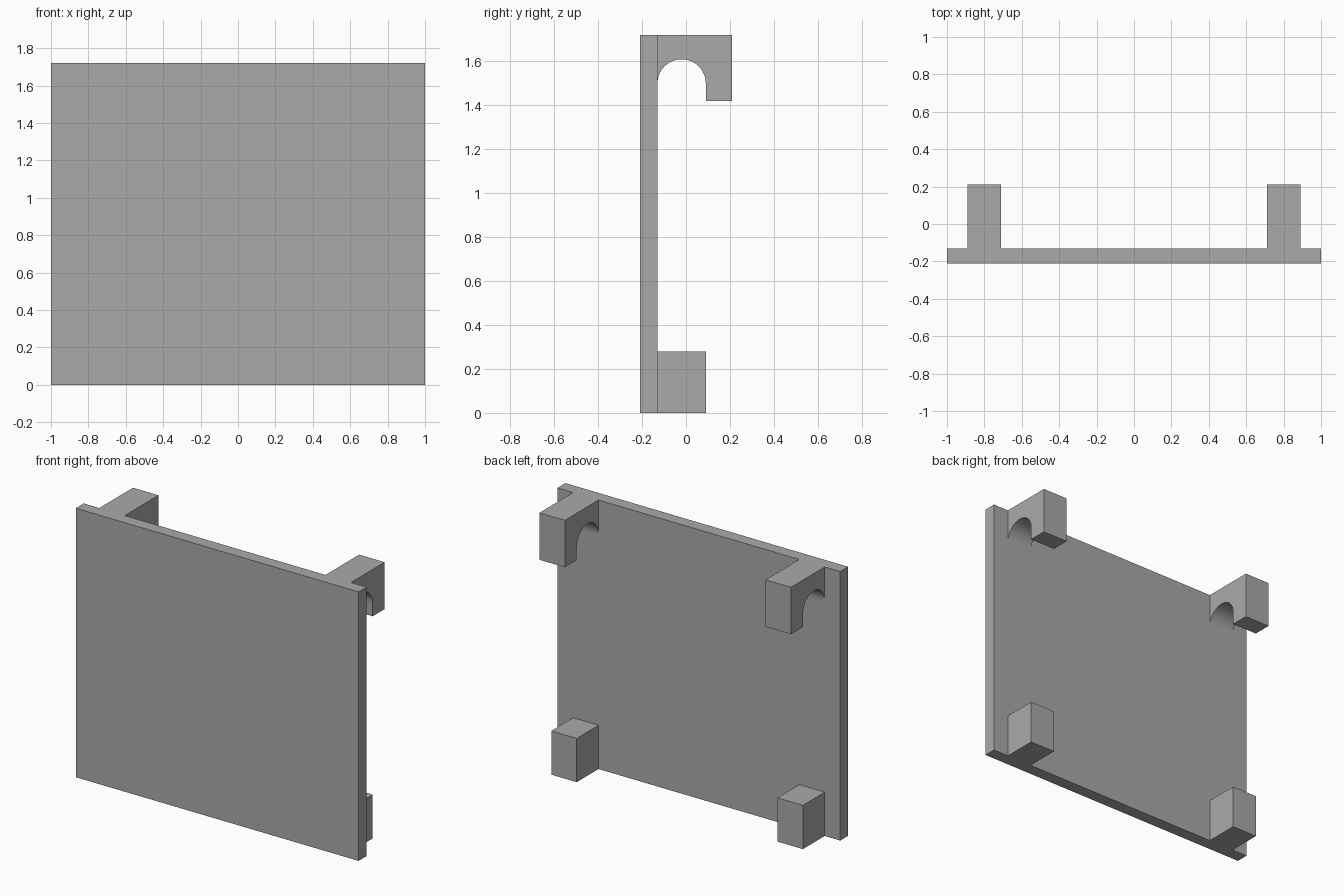
import bpy, bmesh, math

cube = bpy.data.objects.get("Cube")
if cube:
    bpy.data.objects.remove(cube, do_unlink=True)

grey = bpy.data.materials.new("plain_grey")
grey.use_nodes = True
colour = (0.4, 0.4, 0.4, 1)
grey.diffuse_color = colour
grey.node_tree.nodes["Principled BSDF"].inputs["Base Color"].default_value = colour

FRONT, BACK = -0.21, -0.13      # panel thickness
TOP = 1.72
SLOT_BACK = 0.09                # rear edge of the hook slot and of the spacers
HOOK_BACK = 0.21


def extrude_profile(name, profile, x0, x1):
    """Extrude a (y, z) outline along x from x0 to x1."""
    bm = bmesh.new()
    face = bm.faces.new([bm.verts.new((x0, y, z)) for y, z in profile])
    grown = bmesh.ops.extrude_face_region(bm, geom=[face])["geom"]
    verts = [v for v in grown if isinstance(v, bmesh.types.BMVert)]
    bmesh.ops.translate(bm, verts=verts, vec=(x1 - x0, 0, 0))
    bmesh.ops.recalc_face_normals(bm, faces=bm.faces)
    mesh = bpy.data.meshes.new(name)
    bm.to_mesh(mesh)
    bm.free()
    mesh.materials.append(grey)
    obj = bpy.data.objects.new(name, mesh)
    bpy.context.collection.objects.link(obj)
    return obj


def rectangle(y0, y1, z0, z1):
    return [(y0, z0), (y1, z0), (y1, z1), (y0, z1)]


# Flat panel
extrude_profile("panel", rectangle(FRONT, BACK, 0, TOP), -1, 1)

# Hook outline: square outside, round-topped slot inside
radius = (SLOT_BACK - BACK) / 2
centre_y, centre_z = (SLOT_BACK + BACK) / 2, 1.5
steps = 32
arch = [(centre_y + radius * math.cos(math.pi * i / steps),
         centre_z + radius * math.sin(math.pi * i / steps))
        for i in range(steps, -1, -1)]
hook = arch + [(SLOT_BACK, 1.42), (HOOK_BACK, 1.42), (HOOK_BACK, TOP), (BACK, TOP)]
spacer = rectangle(BACK, SLOT_BACK, 0, 0.28)

# Hooks at the top and spacer blocks at the bottom, one pair per side
for side, x in (("left", 0.8), ("right", -0.8)):
    obj = extrude_profile(side + "_hook", hook, x - 0.09, x + 0.09)
    bpy.ops.object.select_all(action="DESELECT")
    obj.select_set(True)
    bpy.context.view_layer.objects.active = obj
    bpy.ops.object.shade_smooth_by_angle(angle=math.radians(30))
    extrude_profile(side + "_spacer", spacer, x - 0.09, x + 0.09)
